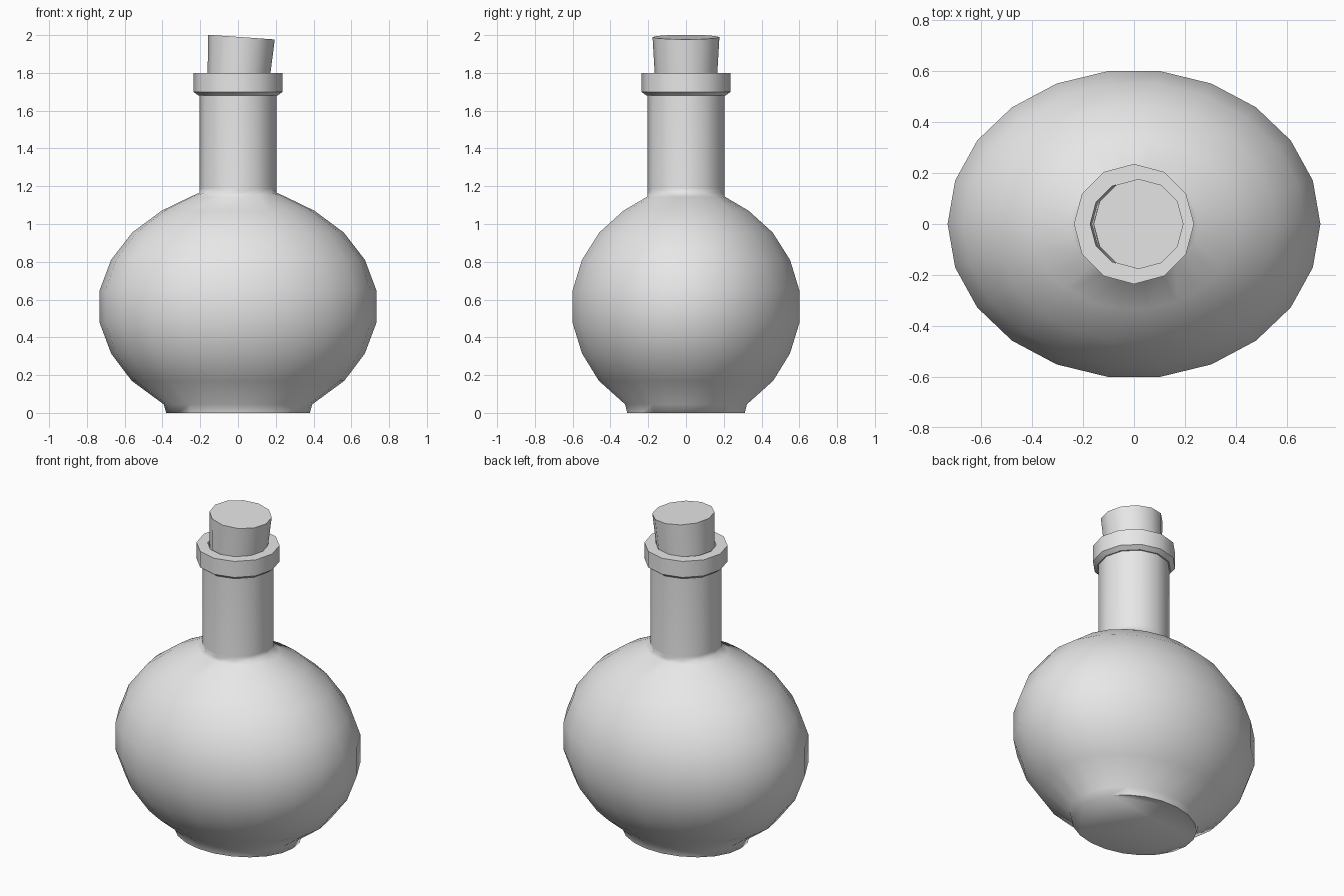
import bpy, bmesh, math

if "Cube" in bpy.data.objects:
    bpy.data.objects.remove(bpy.data.objects["Cube"])

grey = bpy.data.materials.new("plain grey")
grey.diffuse_color = (0.8, 0.8, 0.8, 1)
grey.use_nodes = True
grey.node_tree.nodes["Principled BSDF"].inputs["Base Color"].default_value = grey.diffuse_color


def ring(bm, sides, rx, ry, z):
    """Closed loop of edges; returns its vertices."""
    vs = [bm.verts.new((rx * math.cos(2 * math.pi * i / sides),
                        ry * math.sin(2 * math.pi * i / sides), z)) for i in range(sides)]
    for i in range(sides):
        bm.edges.new((vs[i], vs[(i + 1) % sides]))
    return vs


def loft(a, b, bm):
    """Join two rings, bridging when their side counts differ."""
    if len(a) == len(b):
        n = len(a)
        for i in range(n):
            j = (i + 1) % n
            bm.faces.new((a[i], a[j], b[j], b[i]))
    else:
        edges = [bm.edges.get((r[i - 1], r[i])) for r in (a, b) for i in range(len(r))]
        bmesh.ops.bridge_loops(bm, edges=edges)


def build(name, sections, angle):
    """Skin a stack of (sides, rx, ry, z) rings, capped at both ends."""
    bm = bmesh.new()
    rings = [ring(bm, *s) for s in sections]
    for a, b in zip(rings, rings[1:]):
        loft(a, b, bm)
    bm.faces.new(rings[0][::-1])
    bm.faces.new(rings[-1])
    bmesh.ops.recalc_face_normals(bm, faces=bm.faces)
    mesh = bpy.data.meshes.new(name)
    bm.to_mesh(mesh)
    bm.free()
    mesh.materials.append(grey)
    obj = bpy.data.objects.new(name, mesh)
    bpy.context.collection.objects.link(obj)
    bpy.ops.object.select_all(action='DESELECT')
    obj.select_set(True)
    bpy.context.view_layer.objects.active = obj
    bpy.ops.object.shade_smooth_by_angle(angle=math.radians(angle))
    return obj


# Oval flask belly with a foot, running into the round neck
belly = [(0.38, 0), (0.393, 0.045), (0.563, 0.17), (0.672, 0.315), (0.732, 0.475),
         (0.732, 0.65), (0.672, 0.81), (0.56, 0.955), (0.405, 1.07), (0.25, 1.145)]
neck = [(0.205, 1.165), (0.203, 1.19), (0.203, 1.69)]
build("flask", [(22, r, r * 0.828, z) for r, z in belly] +
      [(12, r, r, z) for r, z in neck], 75)

# Lip collar with a chamfered underside and a shallow mouth
collar = [(0.2, 1.68), (0.21, 1.68), (0.236, 1.7), (0.236, 1.8), (0.172, 1.8), (0.165, 1.72)]
build("lip_collar", [(12, r, r, z) for r, z in collar], 35)

# Tapered cork, leaning slightly to the right
cork = build("cork", [(12, 0.162, 0.162, 0), (12, 0.177, 0.177, 0.26)], 35)
cork.location = (0.0, 0, 1.73)
cork.rotation_euler = (0, math.radians(4), 0)
